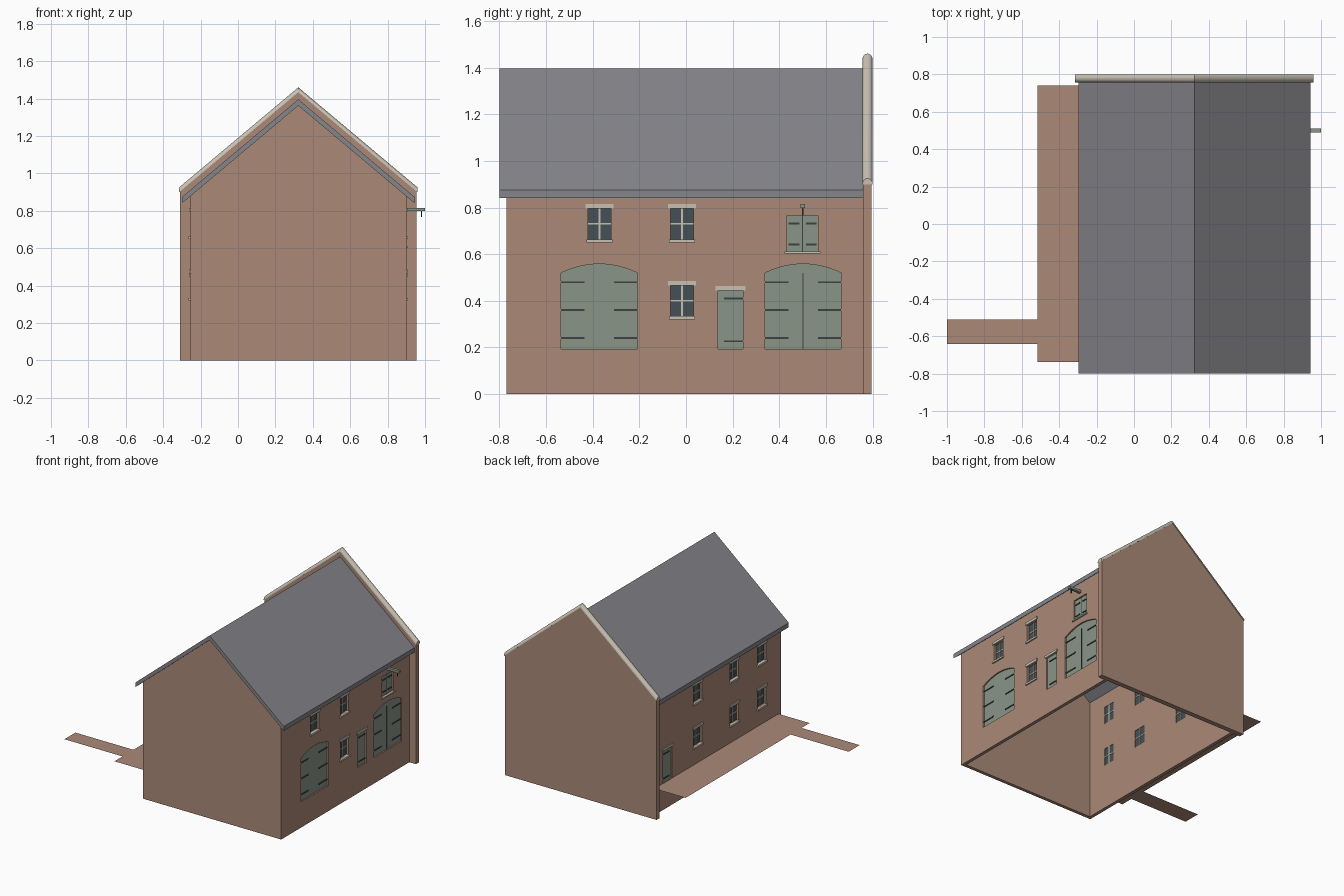
import bpy, bmesh, math
from mathutils import Vector

cube = bpy.data.objects.get("Cube")
if cube:
    bpy.data.objects.remove(cube, do_unlink=True)


def material(name, rgb):
    m = bpy.data.materials.new(name)
    m.use_nodes = True
    m.diffuse_color = (*rgb, 1)
    bsdf = next(n for n in m.node_tree.nodes if n.type == 'BSDF_PRINCIPLED')
    bsdf.inputs["Base Color"].default_value = (*rgb, 1)
    return m


BRICK = material("brick", (0.41, 0.255, 0.19))
SLATE = material("roof slate", (0.235, 0.238, 0.258))
STONE = material("pale stone", (0.58, 0.535, 0.45))
SAGE = material("sage paint", (0.25, 0.30, 0.24))
GLASS = material("dark glass", (0.06, 0.08, 0.09))
IRON = material("dark iron", (0.045, 0.053, 0.055))

parts = {}


def get_bm(name, mat):
    if name not in parts:
        parts[name] = (bmesh.new(), mat)
    return parts[name][0]


def prism(name, mat, profile, lo, hi, axis="y"):
    """Extrude an (x,z) profile along y, or a (y,z) profile along x."""
    bm = get_bm(name, mat)
    place = (lambda a, z, d: (a, d, z)) if axis == "y" else (lambda a, z, d: (d, a, z))
    near = [bm.verts.new(place(a, z, lo)) for a, z in profile]
    far = [bm.verts.new(place(a, z, hi)) for a, z in profile]
    bm.faces.new(near)
    bm.faces.new(far[::-1])
    for i in range(len(profile)):
        j = (i + 1) % len(profile)
        bm.faces.new((near[j], near[i], far[i], far[j]))


def rect(a0, a1, z0, z1):
    return [(a0, z0), (a1, z0), (a1, z1), (a0, z1)]


# House dimensions
LEFT, RIGHT, MID = 0.90, -0.255, 0.3225
FRONT, BACK = -0.77, 0.758
PITCH = 0.839


def gable(half, apex, base=0):
    eave = apex - PITCH * half
    return [(MID - half, base), (MID + half, base), (MID + half, eave),
            (MID, apex), (MID - half, eave)]


def on_wall(name, mat, side, profile, d0, d1):
    """Place a (y,z) profile on a long wall, d0..d1 outward from its face."""
    face = LEFT if side > 0 else RIGHT
    xs = sorted((face + side * d0, face + side * d1))
    prism(name, mat, profile, xs[0], xs[1], "x")


def opening(side, profile):
    on_wall("opening_cutter", BRICK, side, profile, -0.06, 0.04)


def window(side, y, z):
    w, h = 0.049, 0.066
    opening(side, rect(y - w, y + w, z - h, z + h))
    on_wall("window_glass", GLASS, side, rect(y - w, y + w, z - h, z + h), -0.022, -0.016)
    t = 0.0035
    for bar in (rect(y - t, y + t, z - h, z + h), rect(y - w, y + w, z - t, z + t)):
        on_wall("window_bars", STONE, side, bar, -0.025, -0.012)
    on_wall("window_lintels", STONE, side, rect(y - .06, y + .06, z + h, z + h + .02), -0.01, 0.006)
    on_wall("window_sills", STONE, side, rect(y - .056, y + .056, z - h - .014, z - h), -0.02, 0.01)


def hinge(side, y0, y1, z):
    on_wall("hinges", IRON, side, rect(y0, y1, z - .004, z + .004), -0.011, -0.005)


def barn_door(y, split):
    w, z0, z1, rise = 0.163, 0.194, 0.52, 0.038
    arch = [(y - w, z0), (y + w, z0)]
    arch += [(y + w * (1 - i / 6), z1 + rise * (1 - (1 - i / 6) ** 2)) for i in range(13)]
    opening(1, arch)
    on_wall("barn_doors", SAGE, 1, arch, -0.025, -0.01)
    for z in (0.24, 0.36, 0.48):
        hinge(1, y - w, y - w + 0.1, z)
        hinge(1, y + w - 0.1, y + w, z)
    if split:
        on_wall("door_joints", IRON, 1, rect(y - .002, y + .002, z0, z1), -0.011, -0.008)


def small_door(side, y):
    w, z0, z1 = 0.053, 0.194, 0.445
    opening(side, rect(y - w, y + w, z0, z1))
    on_wall("small_doors", SAGE, side, rect(y - w, y + w, z0, z1), -0.025, -0.01)
    on_wall("door_lintels", STONE, side, rect(y - .065, y + .065, z1, z1 + .018), -0.01, 0.006)
    for z in (0.227, 0.41):
        hinge(side, y - 0.028, y + w, z)


# Walls, roof and raised back gable
prism("walls", BRICK, gable(LEFT - MID, 1.362), FRONT, BACK)
prism("interior_cutter", BRICK, rect(RIGHT + .025, LEFT - .025, -0.2, 1.7), FRONT + .025, 1.0)
under, top = gable(0.62, 1.362)[2:], gable(0.62, 1.396)[2:]
prism("roof", SLATE, under + top[::-1], -0.80, BACK)
prism("back_gable", BRICK, gable(0.633, 1.434), BACK, 0.795)

# Openings on the left wall
for y, z in ((-0.371, 0.73), (-0.017, 0.73), (-0.017, 0.40)):
    window(1, y, z)
barn_door(-0.372, False)
barn_door(0.502, True)
small_door(1, 0.191)

# Loft hatch
HY = 0.50
opening(1, rect(HY - .066, HY + .066, .612, .767))
on_wall("loft_hatch", SAGE, 1, rect(HY - .066, HY + .066, .612, .767), -0.025, -0.01)
on_wall("hatch_sill", STONE, 1, rect(HY - .077, HY + .077, .603, .612), -0.02, 0.01)
on_wall("door_joints", IRON, 1, rect(HY - .002, HY + .002, .612, .767), -0.011, -0.008)
for z in (0.642, 0.732):
    hinge(1, HY - .06, HY - .014, z)
    hinge(1, HY + .014, HY + .06, z)

# Hoist beam and hook
on_wall("hoist_beam", SAGE, 1, rect(HY - .01, HY + .01, .798, .816), -0.03, 0.10)
on_wall("hoist_hook", IRON, 1, rect(HY - .003, HY + .003, .768, .798), 0.078, 0.084)

# Openings on the right wall
for y in (-0.54, -0.212, 0.225):
    for z in (0.40, 0.73):
        window(-1, y, z)
small_door(-1, 0.583)

# Half-round coping along the back gable
bm = get_bm("gable_coping", STONE)
rings = []
for x in (MID - 0.638, MID, MID + 0.638):
    z = 1.434 - PITCH * abs(x - MID)
    rings.append([bm.verts.new((x, 0.7785 + .022 * math.cos(a), z + .026 * math.sin(a)))
                  for a in (math.pi * i / 12 for i in range(13))])
for r0, r1 in zip(rings, rings[1:]):
    for i in range(13):
        j = (i + 1) % 13
        bm.faces.new((r0[i], r0[j], r1[j], r1[i]))
bm.faces.new(rings[0])
bm.faces.new(rings[-1][::-1])

# Raised terrace sheet with its path
bm = get_bm("terrace", BRICK)
outline = [(RIGHT, -.738), (RIGHT, .74), (-.515, .74), (-.515, -.511),
           (-1, -.511), (-1, -.642), (-.515, -.642), (-.515, -.738)]
bm.faces.new([bm.verts.new((x, y, 0.2)) for x, y in outline])

# Turn every part into an object
objs = {}
for name, (bm, mat) in parts.items():
    bmesh.ops.recalc_face_normals(bm, faces=bm.faces)
    if name == "terrace":
        for f in bm.faces:
            f.normal_update()
            if f.normal.z < 0:
                f.normal_flip()
    me = bpy.data.meshes.new(name)
    bm.to_mesh(me)
    bm.free()
    me.materials.append(mat)
    objs[name] = bpy.data.objects.new(name, me)
    bpy.context.collection.objects.link(objs[name])

# Hollow the house and cut the openings
for cutter in ("interior_cutter", "opening_cutter"):
    mod = objs["walls"].modifiers.new(cutter, 'BOOLEAN')
    mod.operation = 'DIFFERENCE'
    mod.solver = 'EXACT'
    mod.object = objs[cutter]
    objs[cutter].hide_render = True
    objs[cutter].display_type = 'WIRE'
    objs[cutter].hide_set(True)

# Smooth the rounded coping only
bpy.ops.object.select_all(action='DESELECT')
coping = objs["gable_coping"]
coping.select_set(True)
bpy.context.view_layer.objects.active = coping
bpy.ops.object.shade_smooth_by_angle(angle=math.radians(35))
